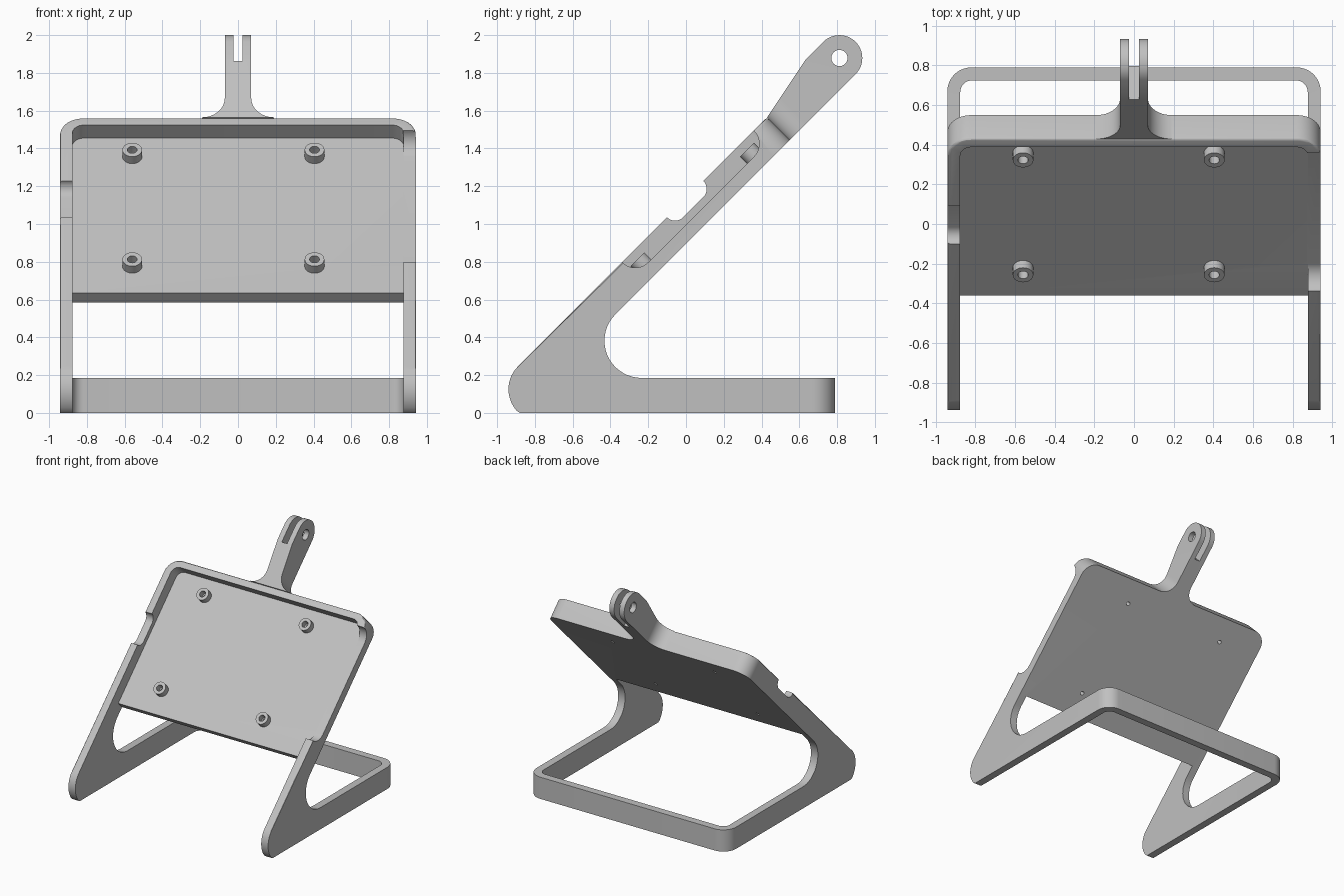
import bpy, bmesh
from math import pi, cos, sin, sqrt
from mathutils import Vector

if "Cube" in bpy.data.objects:
    bpy.data.objects.remove(bpy.data.objects["Cube"])

grey = bpy.data.materials.new("light grey plastic")
grey.use_nodes = True
COLOUR = (0.53, 0.53, 0.53, 1)
grey.diffuse_color = COLOUR
grey.node_tree.nodes["Principled BSDF"].inputs["Base Color"].default_value = COLOUR

# Main sizes; u runs up the 45 degree slope, v points out of its front
HALF, WALL, RAD = 0.942, 0.065, 0.12
INNER = HALF - WALL
BACK, FLOOR, FRONT = 0.633, 0.705, 0.803
TOP, PLATE_END = 1.41, 0.194
BASE_BACK, BASE_H = 0.79, 0.185


def slope(x, u, v):
    return Vector((x, (u - v) / sqrt(2), (u + v) / sqrt(2)))


def yz(u, v):
    return tuple(slope(0, u, v))[1:]


def across(a, b, t):      # (y, z) outline swept along x
    return Vector((t, a, b))


def outward(a, b, t):     # (x, u) outline swept along v
    return slope(a, b, t)


def upward(a, b, t):      # (x, y) outline swept along z
    return Vector((a, b, t))


def arc(cx, cy, r, a0, a1, n=12):
    steps = [a0 + (a1 - a0) * i / n for i in range(n + 1)]
    return [(cx + r * cos(a * pi / 180), cy + r * sin(a * pi / 180)) for a in steps]


def circle(cx, cy, r, n=32):
    return arc(cx, cy, r, 0, 360, n)[:-1]


def prism(name, outline, t0, t1, place, rounder=None):
    bm = bmesh.new()
    low = [bm.verts.new(place(a, b, t0)) for a, b in outline]
    high = [bm.verts.new(place(a, b, t1)) for a, b in outline]
    bm.faces.new(low)
    bm.faces.new(high)
    for i in range(len(low)):
        j = (i + 1) % len(low)
        bm.faces.new((low[i], low[j], high[j], high[i]))
    bmesh.ops.recalc_face_normals(bm, faces=bm.faces)
    if rounder:
        rounder(bm)
    mesh = bpy.data.meshes.new(name)
    bm.to_mesh(mesh)
    bm.free()
    mesh.materials.append(grey)
    obj = bpy.data.objects.new(name, mesh)
    bpy.context.collection.objects.link(obj)
    return obj


def activate(obj):
    bpy.ops.object.select_all(action="DESELECT")
    obj.select_set(True)
    bpy.context.view_layer.objects.active = obj


def combine(obj, tool, operation="DIFFERENCE"):
    mod = obj.modifiers.new("shape", "BOOLEAN")
    mod.operation, mod.solver, mod.object = operation, "EXACT", tool
    activate(obj)
    bpy.ops.object.modifier_apply(modifier=mod.name)
    bpy.data.objects.remove(tool)


def finish(obj):
    activate(obj)
    bpy.ops.object.shade_smooth_by_angle(angle=pi / 6)


def u_shape(back, r):
    """Open-fronted channel with two rounded far corners."""
    c = INNER - r
    return ([(-INNER, -3), (INNER, -3)] + arc(c, back - r, r, 0, 90, 8)
            + arc(-c, back - r, r, 90, 180, 8))


def round_body(bm):
    def u(p): return (p.y + p.z) / sqrt(2)
    def v(p): return (p.z - p.y) / sqrt(2)
    # Vertical back corners of the base and top corners of the tray
    corners = [e for e in bm.edges if abs(e.verts[0].co.x - e.verts[1].co.x) < 1e-4
               and (all(abs(q.co.y - BASE_BACK) < 1e-4 for q in e.verts)
                    or all(abs(u(q.co) - TOP) < 1e-4 for q in e.verts))]
    bmesh.ops.bevel(bm, geom=corners, offset=RAD, segments=10, profile=0.5,
                    affect="EDGES")
    # Softened outer rim of the tray and legs
    rim = [e for e in bm.edges if all(abs(v(q.co) - FRONT) < 1e-3 for q in e.verts)
           and not (abs(e.verts[0].co.x + e.verts[1].co.x) < 1e-4
                    and u(e.verts[0].co) < 1)]
    bmesh.ops.bevel(bm, geom=rim, offset=0.015, segments=3, profile=0.5,
                    affect="EDGES")


# Stand body: one bent side profile, hollowed out
FOOT_R, BEND_R = 0.17, 0.197
foot_y = -0.94 + FOOT_R
foot_z = FRONT * sqrt(2) + foot_y - FOOT_R * sqrt(2)
bend_z = BASE_H + BEND_R
bend_y = bend_z - BACK * sqrt(2) + BEND_R * sqrt(2)
profile = (arc(foot_y, foot_z, FOOT_R, 135, 229, 14)[:-1] + [(-0.88, 0)]
           + [(BASE_BACK, 0), (BASE_BACK, BASE_H)]
           + arc(bend_y, bend_z, BEND_R, 270, 135, 18)
           + [yz(TOP, BACK), yz(TOP, FRONT)])
stand = prism("stand_body", profile, -HALF, HALF, across, round_body)

combine(stand, prism("tray_cutter", u_shape(TOP - 0.058, 0.06), FLOOR, 2, outward))
combine(stand, prism("base_cutter", u_shape(BASE_BACK - WALL, 0.06), -1, 0.3, upward))
combine(stand, prism("leg_gap_cutter", [(-INNER, -2), (INNER, -2), (INNER, PLATE_END),
                                        (-INNER, PLATE_END)], 0.3, 2, outward))


# Scooped openings in the side walls
def scoop(u0, u1, depth, x0, x1):
    pts = (arc(u0 + depth, FRONT, depth, 180, 270) + arc(u1 - depth, FRONT, depth, 270, 360)
           + [(u1, FRONT + 0.3), (u0, FRONT + 0.3)])
    combine(stand, prism("scoop_cutter", [yz(*p) for p in pts], x0, x1, across))


scoop(0.325, 1.31, FRONT - FLOOR, INNER - 0.004, 1.2)
scoop(0.661, 0.933, 0.06, -1.2, -INNER + 0.02)

# Screw posts and the holes through the plate
for x, side in ((-0.56, "right"), (0.405, "left")):
    for u, level in ((0.393, "lower"), (1.213, "upper")):
        combine(stand, prism("screw_hole", circle(x, u, 0.016, 20), 0.5, 0.9, outward))
        post = prism(f"{level}_{side}_screw_post", circle(x, u, 0.052),
                     FLOOR, FLOOR + 0.052, outward)
        combine(post, prism("post_hole", circle(x, u, 0.026, 24), 0.6, 0.9, outward))
        finish(post)
finish(stand)

# Mounting arm: side outline crossed with a flared plan
HEAD_R, NECK, FLARE = 0.121, 0.07, 0.12
head_u, head_v = 1.903, BACK + HEAD_R
side = ([(TOP, FRONT), (TOP, BACK)] + arc(head_u, head_v, HEAD_R, -90, 90, 24)
        + [(1.771, head_v + HEAD_R)])
arm = prism("mounting_arm", [yz(*p) for p in side], -0.3, 0.3, across)
edge = NECK + FLARE
plan = ([(edge, TOP - 0.05)] + arc(edge, TOP + FLARE, FLARE, 270, 180)
        + [(NECK, 2.2), (-NECK, 2.2)] + arc(-edge, TOP + FLARE, FLARE, 0, -90)
        + [(-edge, TOP - 0.05)])
combine(arm, prism("arm_plan", plan, 0.4, 1.1, outward), "INTERSECT")
SLOT = 0.025
combine(arm, prism("slot_cutter", [(-SLOT, 1.76), (SLOT, 1.76), (SLOT, 2.3), (-SLOT, 2.3)],
                   0.4, 1.1, outward))
combine(arm, prism("pivot_cutter", circle(*yz(head_u, head_v), 0.043), -0.4, 0.4, across))
finish(arm)
